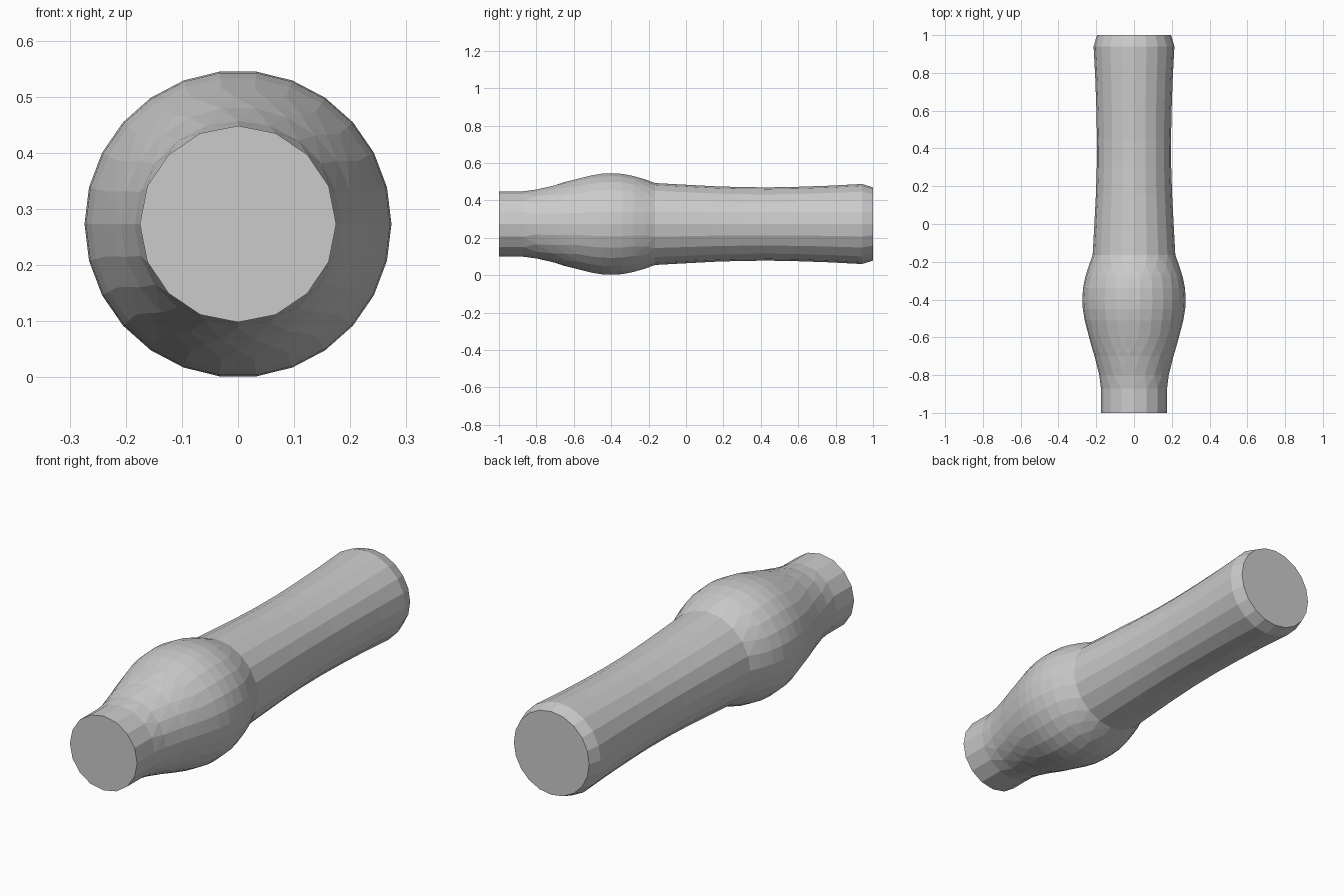
import bpy, bmesh
from math import sin, cos, tau

if "Cube" in bpy.data.objects:
    bpy.data.objects.remove(bpy.data.objects["Cube"])

CZ = 0.2735  # height of the long axis


def loft(name, stations):
    """Closed body along y from (y, radius, sides) rings; side counts may change."""
    bm = bmesh.new()
    rings = []
    for y, r, n in stations:
        rings.append([bm.verts.new((r * cos(tau * i / n), y, CZ + r * sin(tau * i / n)))
                      for i in range(n)])
    for a, b in zip(rings, rings[1:]):
        na, nb = len(a), len(b)
        if na == nb:
            for i in range(na):
                j = (i + 1) % na
                bm.faces.new((a[i], a[j], b[j], b[i]))
            continue
        # zip rings of different counts with triangles
        i = j = 0
        while i < na or j < nb:
            if j >= nb or (i < na and (i + 1) / na <= (j + 1) / nb):
                bm.faces.new((a[i % na], a[(i + 1) % na], b[j % nb]))
                i += 1
            else:
                bm.faces.new((a[i % na], b[(j + 1) % nb], b[j % nb]))
                j += 1
    bm.faces.new(rings[0])
    bm.faces.new(rings[-1])
    bmesh.ops.recalc_face_normals(bm, faces=bm.faces)
    me = bpy.data.meshes.new(name)
    bm.to_mesh(me)
    bm.free()
    ob = bpy.data.objects.new(name, me)
    bpy.context.collection.objects.link(ob)
    return ob


# Narrow neck, bulb and waisted shaft in one continuous skin
loft("bulbed_handle", [
    # neck
    (-1.0, 0.175, 16), (-0.87, 0.175, 16),
    # bulb
    (-0.80, 0.184, 20), (-0.70, 0.209, 22), (-0.65, 0.224, 24),
    (-0.58, 0.243, 26), (-0.51, 0.261, 26), (-0.45, 0.271, 26),
    (-0.40, 0.2735, 26), (-0.34, 0.270, 26), (-0.28, 0.258, 26),
    (-0.22, 0.239, 24), (-0.165, 0.219, 20),
    # shaft
    (-0.02, 0.211, 20), (0.15, 0.202, 20), (0.30, 0.197, 20),
    (0.45, 0.196, 20), (0.60, 0.199, 20), (0.77, 0.205, 20),
    # rounded-off rim
    (0.94, 0.214, 20), (1.0, 0.196, 20),
])
